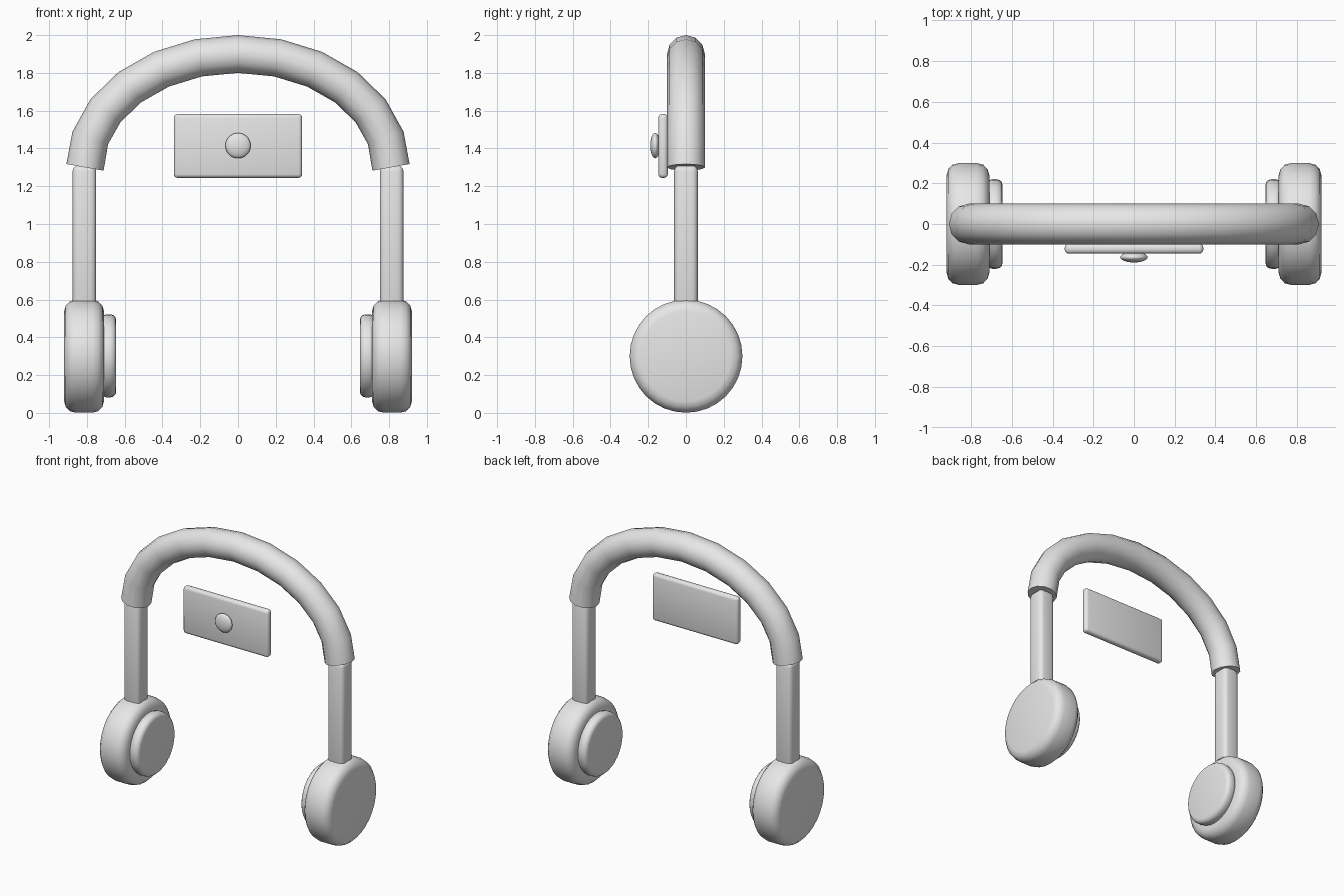
import bpy
import math

default = bpy.data.objects.get("Cube")
if default:
    bpy.data.objects.remove(default, do_unlink=True)

grey = bpy.data.materials.new("plain grey")
grey.use_nodes = True
grey.diffuse_color = (0.8, 0.8, 0.8, 1)
grey.node_tree.nodes["Principled BSDF"].inputs["Base Color"].default_value = (0.8, 0.8, 0.8, 1)


def finish(name, bevel=0, segments=3):
    """Name the active object, round its edges, colour and smooth it."""
    ob = bpy.context.object
    ob.name = name
    ob.data.materials.clear()
    ob.data.materials.append(grey)
    bpy.ops.object.transform_apply(location=False, rotation=True, scale=True)
    if bevel:
        mod = ob.modifiers.new("rounded edges", "BEVEL")
        mod.width = bevel
        mod.segments = segments
        mod.limit_method = "ANGLE"
        bpy.ops.object.modifier_apply(modifier=mod.name)
    bpy.ops.object.shade_smooth_by_angle(angle=math.radians(35))
    return ob


def box(name, location, size, bevel):
    bpy.ops.mesh.primitive_cube_add(size=1, location=location)
    bpy.context.object.scale = size
    return finish(name, bevel)


def disc(name, location, radius, depth, bevel):
    """Rounded disc with its axis along x."""
    bpy.ops.mesh.primitive_cylinder_add(vertices=32, radius=radius, depth=depth,
                                        location=location, rotation=(0, math.pi / 2, 0))
    return finish(name, bevel)


# Headband: round tube along half an ellipse
curve = bpy.data.curves.new("headband", "CURVE")
curve.dimensions = "3D"
curve.bevel_depth = 0.1
curve.bevel_resolution = 4
curve.use_fill_caps = True
path = curve.splines.new("POLY")
steps = 12
path.points.add(steps)
for i, point in enumerate(path.points):
    a = math.pi * i / steps
    point.co = (-0.81 * math.cos(a), 0, 1.3 + 0.6 * math.sin(a), 1)
headband = bpy.data.objects.new("headband", curve)
bpy.context.collection.objects.link(headband)
bpy.ops.object.select_all(action="DESELECT")
headband.select_set(True)
bpy.context.view_layer.objects.active = headband
bpy.ops.object.convert(target="MESH")
finish("headband")

# Arms, ear cups and inner cushions on both sides
for side, s in (("left", 1), ("right", -1)):
    box(side + "_arm", (s * 0.813, 0, 0.91), (0.125, 0.125, 0.8), 0.03)
    disc(side + "_ear_cup", (s * 0.815, 0, 0.3), 0.299, 0.21, 0.06)
    disc(side + "_cushion", (s * 0.685, 0, 0.302), 0.22, 0.08, 0.03)

# Front plate with a flattened knob
box("front_plate", (0, -0.121, 1.413), (0.68, 0.05, 0.338), 0.02)
bpy.ops.mesh.primitive_uv_sphere_add(segments=32, ring_count=16, radius=1,
                                     location=(0, -0.163, 1.415), rotation=(math.pi / 2, 0, 0))
bpy.context.object.scale = (0.067, 0.067, 0.026)
finish("plate_knob")
